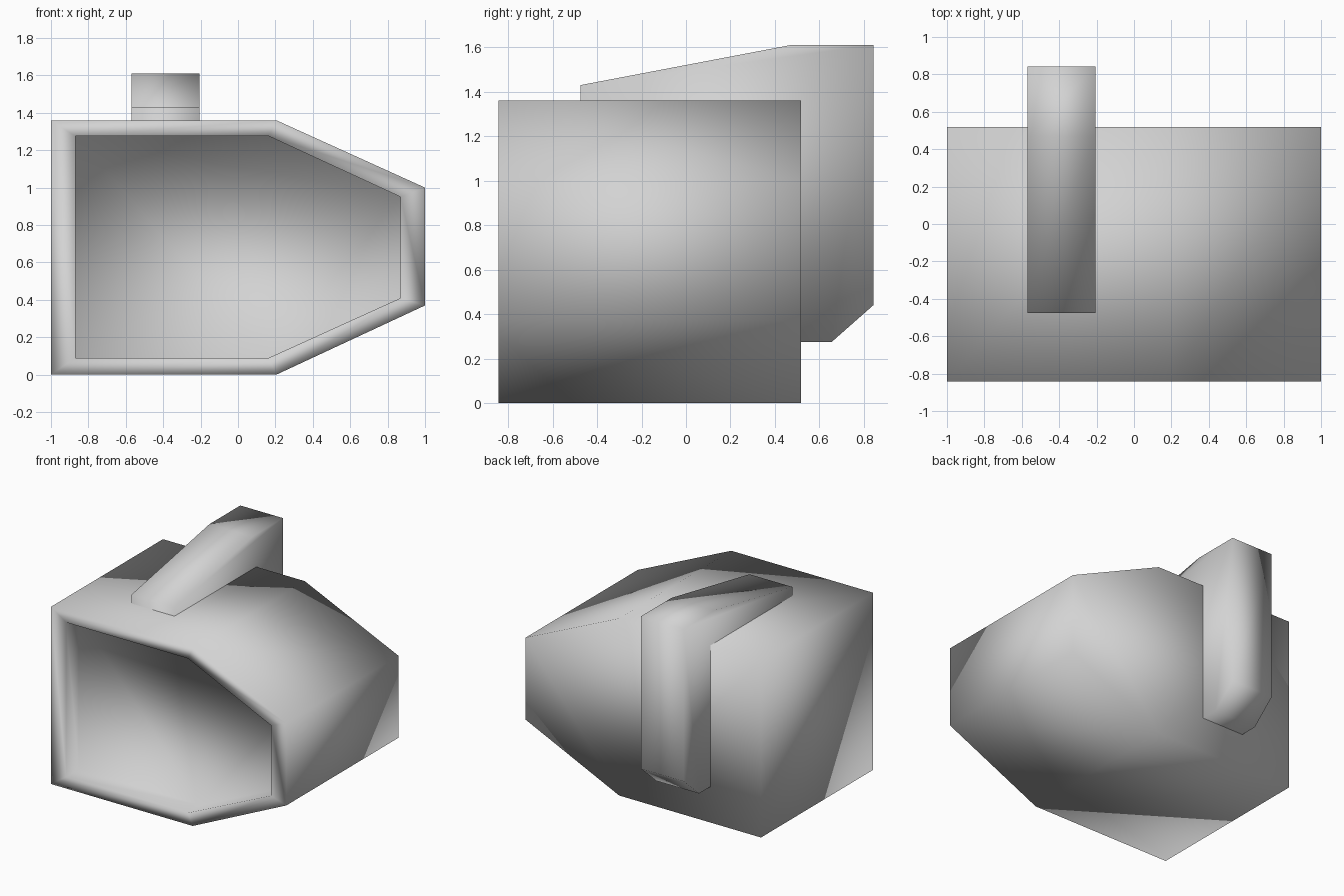
import bpy
import bmesh

cube = bpy.data.objects.get("Cube")
if cube:
    bpy.data.objects.remove(cube, do_unlink=True)

grey = bpy.data.materials.new("light grey")
grey.use_nodes = True
colour = (0.65, 0.65, 0.65, 1)
grey.diffuse_color = colour
grey.node_tree.nodes["Principled BSDF"].inputs["Base Color"].default_value = colour


def finish(name, bm):
    """Turn the bmesh into a smooth shaded object."""
    bmesh.ops.recalc_face_normals(bm, faces=bm.faces)
    for face in bm.faces:
        face.smooth = True
    mesh = bpy.data.meshes.new(name)
    bm.to_mesh(mesh)
    bm.free()
    mesh.materials.append(grey)
    obj = bpy.data.objects.new(name, mesh)
    bpy.context.collection.objects.link(obj)
    return obj


def ring(bm, outline, y):
    return [bm.verts.new((x, y, z)) for x, z in outline]


def bridge(bm, a, b):
    for i in range(len(a)):
        j = (i + 1) % len(a)
        bm.faces.new((a[i], a[j], b[j], b[i]))


# Housing: closed back, outer walls, front rim, shallow recess
outer = [(-1, 0), (0.205, 0), (1, 0.37), (1, 1), (0.205, 1.36), (-1, 1.36)]
inner = [(-0.87, 0.09), (0.165, 0.09), (0.87, 0.41),
         (0.87, 0.95), (0.165, 1.275), (-0.87, 1.275)]
front, back, recess_end = -0.842, 0.518, -0.69
bm = bmesh.new()
rings = [ring(bm, outer, back), ring(bm, outer, front),
         ring(bm, inner, front), ring(bm, inner, recess_end)]
for a, b in zip(rings, rings[1:]):
    bridge(bm, a, b)
bm.faces.new(rings[0])
bm.faces.new(rings[-1])
finish("housing", bm)

# Fin: thick slab set into the housing, showing on top and behind
profile = [(-0.475, 0.275), (-0.475, 1.43), (0.47, 1.61),
           (0.842, 1.61), (0.842, 0.44), (0.655, 0.275)]
bm = bmesh.new()
sides = [[bm.verts.new((x, y, z)) for y, z in profile] for x in (-0.57, -0.207)]
bridge(bm, *sides)
for side in sides:
    bm.faces.new(side)
finish("fin", bm)
